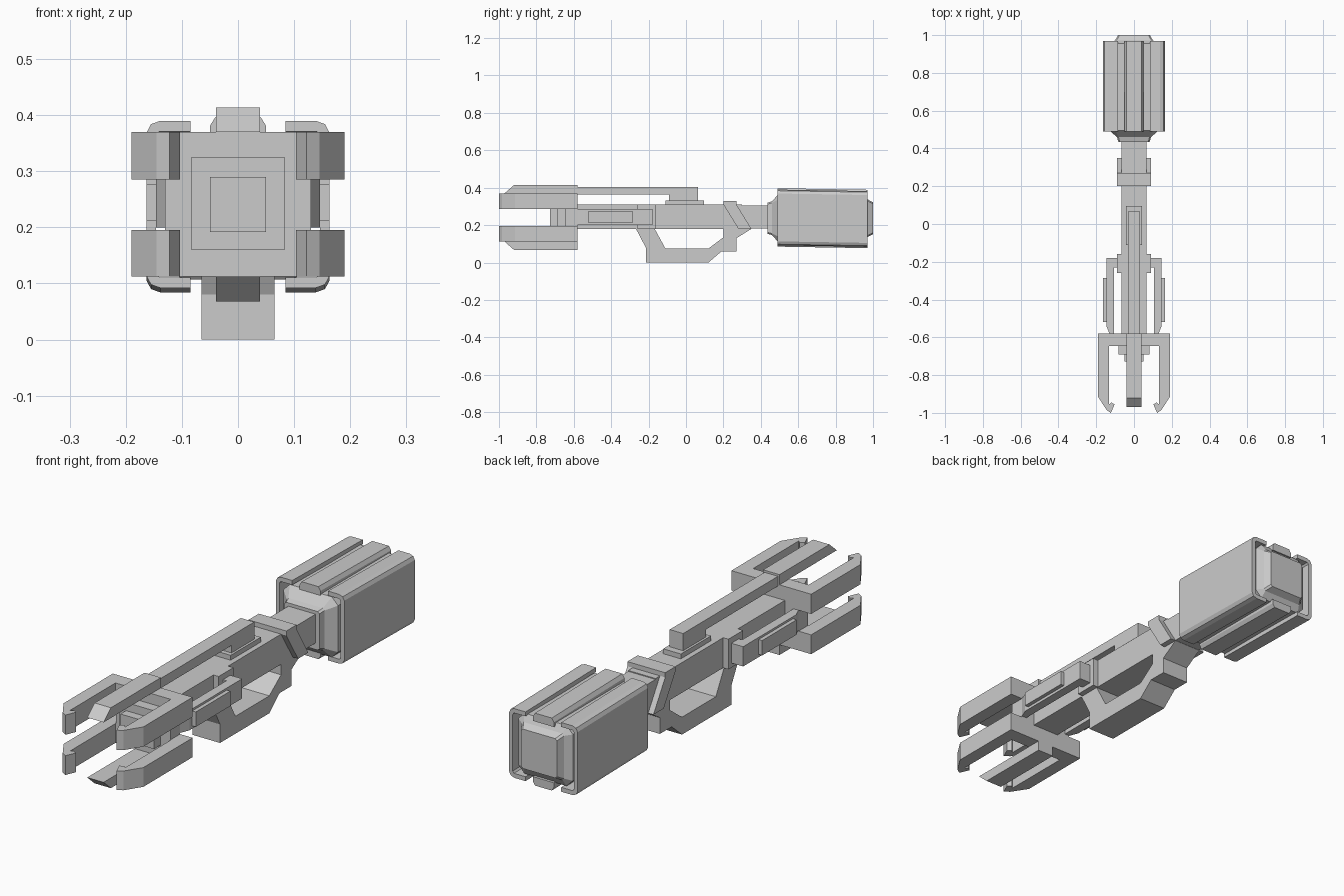
import bpy, bmesh

if "Cube" in bpy.data.objects:
    bpy.data.objects.remove(bpy.data.objects["Cube"])

ZC = 0.237  # centre height of the rear block


def finish(name, bm):
    bmesh.ops.recalc_face_normals(bm, faces=bm.faces)
    me = bpy.data.meshes.new(name)
    bm.to_mesh(me)
    bm.free()
    ob = bpy.data.objects.new(name, me)
    bpy.context.collection.objects.link(ob)
    return ob


def loft(name, rings):
    """Skin a list of equal-length rings of 3D points and cap both ends."""
    bm = bmesh.new()
    vs = [[bm.verts.new(p) for p in r] for r in rings]
    n = len(vs[0])
    for a, b in zip(vs, vs[1:]):
        for i in range(n):
            j = (i + 1) % n
            bm.faces.new((a[i], a[j], b[j], b[i]))
    bm.faces.new(vs[0])
    bm.faces.new(vs[-1])
    return finish(name, bm)


def side(name, pts, hw):
    """Side profile (y, z) extruded to x = +-hw."""
    return loft(name, [[(x, y, z) for y, z in pts] for x in (-hw, hw)])


def plan(name, pts, z0, z1):
    """Plan profile (x, y) extruded between two heights."""
    return loft(name, [[(x, y, z) for x, y in pts] for z in (z0, z1)])


def box(name, x0, x1, y0, y1, z0, z1):
    return plan(name, [(x0, y0), (x1, y0), (x1, y1), (x0, y1)], z0, z1)


def along(name, pts, y0, y1, drop=0.0):
    """Front profile (x, z) extruded along y, dropping slightly to the rear."""
    return loft(name, [[(x, y0, z) for x, z in pts],
                       [(x, y1, z - drop) for x, z in pts]])


def flip(pts, s):
    return [(s * x, y) for x, y in pts]


# Main body, shaft and collar
box("main_body", -0.065, 0.065, -0.6, 0.3, 0.18, 0.31)
box("rear_shaft", -0.065, 0.065, 0.28, 0.46, 0.182, 0.306)
box("body_band", -0.09, 0.09, -0.26, -0.16, 0.18, 0.31)
side("slanted_collar", [(0.2, 0.33), (0.27, 0.33), (0.27, 0.31), (0.35, 0.18),
                        (0.28, 0.18), (0.2, 0.31)], 0.09)

# Grip guard under the body
side("grip_guard", [(-0.27, 0.185), (-0.215, 0.08), (-0.215, 0), (0.12, 0),
                    (0.19, 0.06), (0.27, 0.06), (0.27, 0.13), (0.35, 0.18),
                    (0.2, 0.185), (0.2, 0.135), (0.12, 0.075), (-0.11, 0.075),
                    (-0.17, 0.185)], 0.065)

# Top rail and its foot
side("top_rail", [(-0.6, 0.363), (-0.6, 0.405), (0.065, 0.405), (0.065, 0.33),
                  (-0.09, 0.33), (-0.09, 0.363)], 0.032)
box("rail_foot", -0.042, 0.042, -0.11, 0.095, 0.308, 0.331)

# Front plate with side notches, and stepped emitter
H = [(0.13, 0.285), (0.19, 0.285), (0.19, 0.37)]
right = [(0.19, 0.112), (0.19, 0.195), (0.13, 0.195)] + H
along("claw_plate", right + [(-x, z) for x, z in reversed(right)], -0.645, -0.58)
box("emitter_step_large", -0.083, 0.083, -0.69, -0.64, 0.16, 0.325)
box("emitter_step_small", -0.05, 0.05, -0.728, -0.68, 0.192, 0.29)

# Centre prongs, top and bottom
for name, m in (("top_prong", 1), ("bottom_prong", -1)):
    prof = [(-0.58, 0.129), (-0.58, 0.173), (-0.92, 0.173), (-0.97, 0.129)]
    side(name, [(y, 0.241 + m * z) for y, z in prof], 0.039)

claw = [(0.19, -0.6), (0.19, -0.915), (0.145, -0.985), (0.122, -1.0), (0.103, -0.955),
        (0.12, -0.945), (0.132, -0.955), (0.132, -0.6)]
arm = [(0.06, -0.18), (0.146, -0.18), (0.146, -0.54), (0.128, -0.585), (0.106, -0.585),
       (0.106, -0.23), (0.06, -0.23)]
shell = [(0.085, 0.149), (0.138, 0.149), (0.155, 0.143), (0.163, 0.128)]
inner = [(0.146, 0.122), (0.14, 0.13), (0.085, 0.13)]

for s, label in ((1, "right"), (-1, "left")):
    # Hooked claws and side arms
    plan(f"upper_claw_{label}", flip(claw, s), 0.285, 0.37)
    plan(f"lower_claw_{label}", flip(claw, s), 0.112, 0.195)
    plan(f"side_arm_{label}", flip(arm, s), 0.2, 0.285)
    box(f"arm_panel_{label}", *sorted((s * 0.14, s * 0.163)), -0.52, -0.285, 0.212, 0.276)
    # C-shaped shell around the rear block
    c = shell + [(x, -z) for x, z in reversed(shell)]
    c += [(x, -z) for x, z in reversed(inner)] + inner
    along(f"block_shell_{label}", [(s * x, ZC + 0.004 + z) for x, z in c], 0.49, 0.97, 0.008)

# Rear block core: square with clipped corners and tapered ends
rings = []
for y, h in ((0.435, 0.083), (0.46, 0.09), (0.495, 0.13), (0.955, 0.13),
             (0.972, 0.1), (1.0, 0.085)):
    c = h - (0.03 if h > 0.12 else 0.008)
    oct_ = [(h, -c), (h, c), (c, h), (-c, h), (-h, c), (-h, -c), (-c, -h), (c, -h)]
    rings.append([(x, y, ZC + z) for x, z in oct_])
loft("block_core", rings)

# Centre ribs on the block
for name, m in (("block_rib_top", 1), ("block_rib_bottom", -1)):
    rib = [(-0.05, 0.12), (0.05, 0.12), (0.05, 0.14), (0.04, 0.156),
           (-0.04, 0.156), (-0.05, 0.14)]
    along(name, [(x, ZC + 0.004 + m * z) for x, z in rib], 0.49, 0.97, 0.008)
